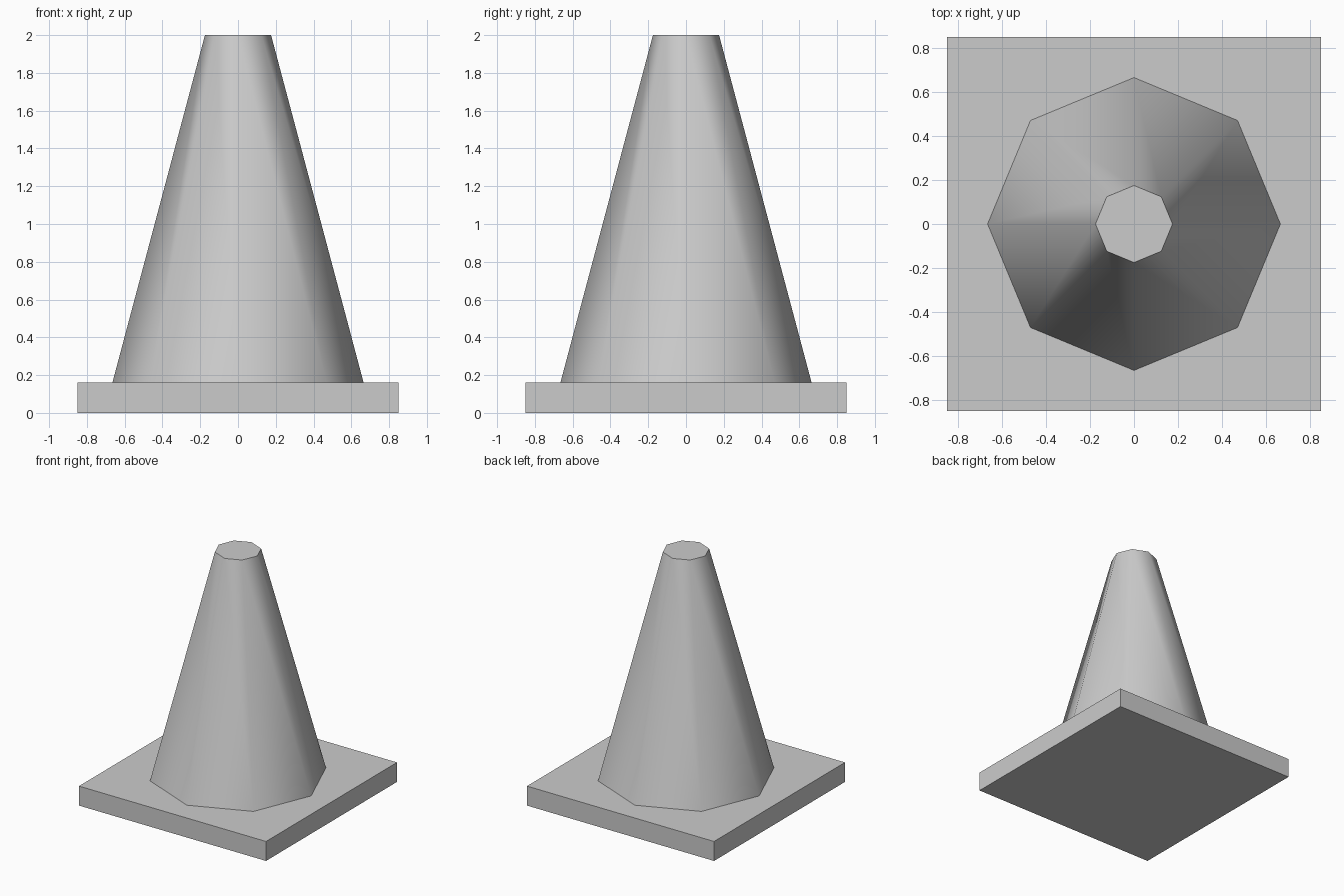
import bpy
import math

cube = bpy.data.objects.get("Cube")
if cube:
    bpy.data.objects.remove(cube, do_unlink=True)

BASE_WIDTH = 1.7
BASE_HEIGHT = 0.16
TOTAL_HEIGHT = 2.0

# Plain grey for the whole model
grey = bpy.data.materials.new("light_grey")
grey.use_nodes = True
colour = (0.6, 0.6, 0.6, 1)
grey.diffuse_color = colour
grey.node_tree.nodes["Principled BSDF"].inputs["Base Color"].default_value = colour


def finish(name):
    obj = bpy.context.object
    obj.name = name
    obj.data.materials.append(grey)
    bpy.ops.object.transform_apply(location=False, rotation=True, scale=True)
    return obj


# Square base plate
bpy.ops.mesh.primitive_cube_add(size=1, location=(0, 0, BASE_HEIGHT / 2))
bpy.context.object.scale = (BASE_WIDTH, BASE_WIDTH, BASE_HEIGHT)
finish("base_plate")

# Eight-sided tapered body with smooth sides and a flat top
body_height = TOTAL_HEIGHT - BASE_HEIGHT
bpy.ops.mesh.primitive_cone_add(
    vertices=8, radius1=0.665, radius2=0.175, depth=body_height,
    location=(0, 0, BASE_HEIGHT + body_height / 2))
finish("cone_body")
bpy.ops.object.shade_smooth_by_angle(angle=math.radians(50))
